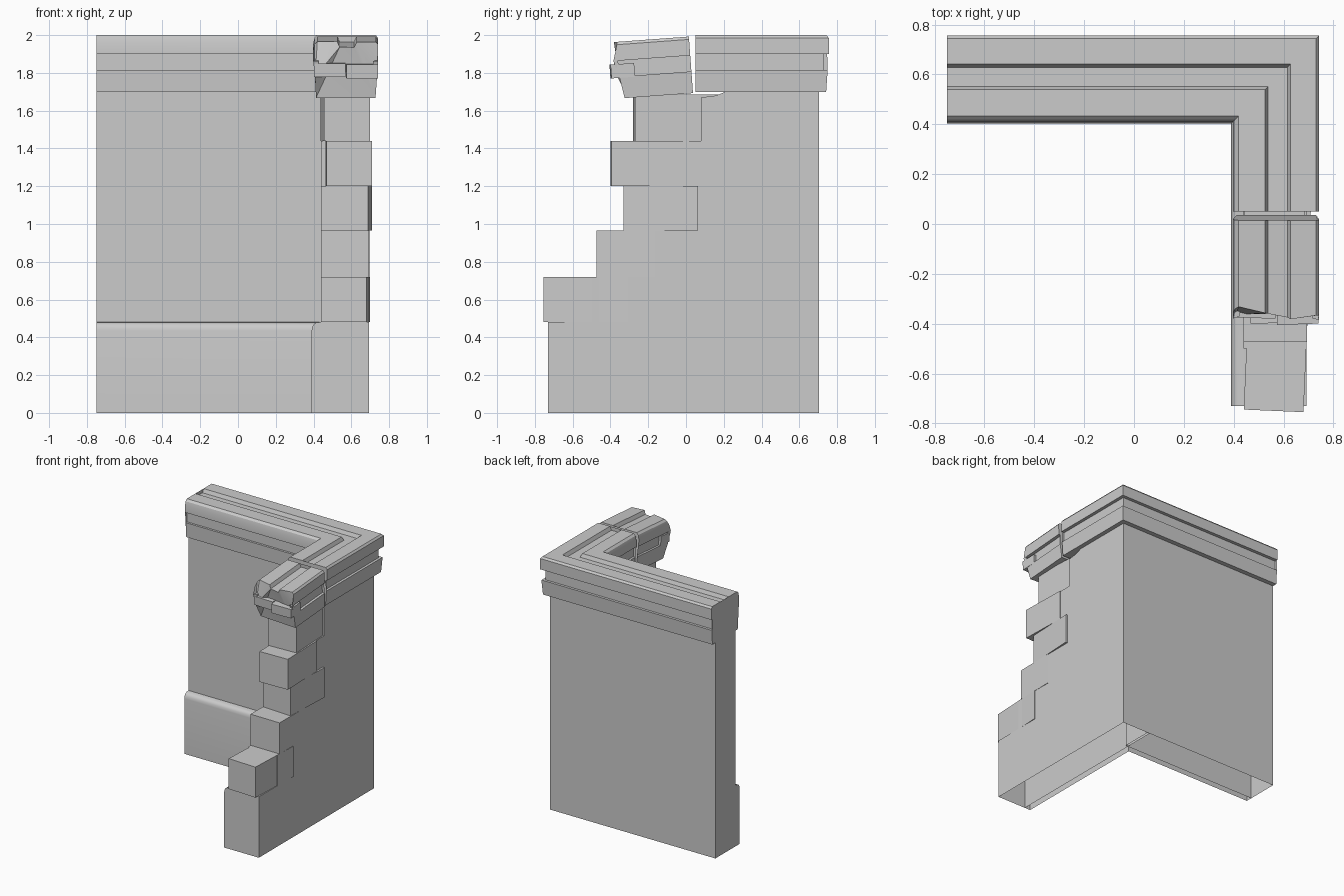
import bpy, bmesh, math

if "Cube" in bpy.data.objects:
    bpy.data.objects.remove(bpy.data.objects["Cube"])

LEFT, SHIFT = -0.75, 0.014      # left end of back wing, y offset of back wing


def finish(name, bm, smooth=False):
    bmesh.ops.recalc_face_normals(bm, faces=bm.faces)
    me = bpy.data.meshes.new(name)
    bm.to_mesh(me)
    bm.free()
    ob = bpy.data.objects.new(name, me)
    bpy.context.collection.objects.link(ob)
    if smooth:
        bpy.ops.object.select_all(action='DESELECT')
        ob.select_set(True)
        bpy.context.view_layer.objects.active = ob
        bpy.ops.object.shade_smooth_by_angle(angle=math.radians(28))
    return ob


def loft(name, rings, skip=(), smooth=False):
    """Skin equal-length closed rings, cap both ends, leave out skipped strips."""
    bm = bmesh.new()
    vs = [[bm.verts.new(p) for p in r] for r in rings]
    n = len(rings[0])
    for a, b in zip(vs, vs[1:]):
        for i in range(n):
            if i not in skip:
                j = (i + 1) % n
                bm.faces.new((a[i], a[j], b[j], b[i]))
    caps = [bm.faces.new(vs[0]), bm.faces.new(vs[-1])]
    bmesh.ops.triangulate(bm, faces=caps)
    return finish(name, bm, smooth)


def corner_sweep(name, prof, y_end, skip=()):
    """Run a profile along the back wing, mitre the corner, then forward."""
    return loft(name, [
        [(LEFT, c + SHIFT, z) for c, z in prof],
        [(c, c + SHIFT, z) for c, z in prof],
        [(c, y_end, z) for c, z in prof]], skip, True)


def block(name, x, y, z, rot=(0, 0, 0)):
    bm = bmesh.new()
    bmesh.ops.create_cube(bm, size=1)
    size = (x[1] - x[0], y[1] - y[0], z[1] - z[0])
    bmesh.ops.scale(bm, vec=size, verts=bm.verts)
    ob = finish(name, bm)
    ob.location = (sum(x) / 2, sum(y) / 2, sum(z) / 2)
    ob.rotation_euler = [math.radians(a) for a in rot]
    return ob


# back wing wall, open underneath
wall = [(0.44 + SHIFT, 0), (0.44 + SHIFT, 1.72), (0.705, 1.72), (0.705, 0)]
loft("back_wall", [[(x, y, z) for y, z in wall] for x in (LEFT, 0.46)], skip=(3,))

# right wing wall with stepped broken edge, open underneath
steps = [(0.705, 0), (0.705, 1.72), (0.26, 1.72), (0.23, 1.705), (0.16, 1.68),
         (0.08, 1.67), (0.08, 1.44), (-0.1, 1.44), (-0.1, 1.2), (0.0, 1.2),
         (0.0, 0.965), (-0.24, 0.965), (-0.24, 0.72), (-0.5, 0.72),
         (-0.5, 0.48), (-0.73, 0.48), (-0.73, 0)]
loft("right_wall", [[(x, y, z) for y, z in steps] for x in (0.44, 0.693)],
     skip=(len(steps) - 1,))

# rounded plinth on the inner side
corner_sweep("plinth", [(0.44, 0), (0.39, 0), (0.39, 0.435), (0.393, 0.455),
                        (0.402, 0.47), (0.415, 0.478), (0.44, 0.481)],
             -0.73, skip=(0, 6))

# exposed stones: y range, z range, x range, twist
stones = [((-0.75, -0.305), (0.48, 0.72), (0.45, 0.69), -2.5),
          ((-0.472, -0.16), (0.72, 0.965), (0.44, 0.695), -0.5),
          ((-0.325, 0.07), (0.965, 1.2), (0.45, 0.70), -3),
          ((-0.397, -0.02), (1.2, 1.44), (0.463, 0.705), 1.5),
          ((-0.275, 0.168), (1.44, 1.685), (0.446, 0.688), 2.5)]
for i, (y, z, x, a) in enumerate(stones):
    block(f"broken_stone_{i + 1}", x, y, z, (0, 0, a))

# moulded coping with a groove along the top
coping = [(0.413, 1.70), (0.408, 1.815), (0.425, 1.815), (0.425, 1.90),
          (0.398, 1.90), (0.398, 1.955), (0.405, 1.985), (0.42, 2.0),
          (0.526, 2.0), (0.538, 1.972), (0.615, 1.972), (0.628, 2.0),
          (0.73, 2.0), (0.742, 1.985), (0.742, 1.90), (0.716, 1.90),
          (0.716, 1.815), (0.736, 1.815), (0.728, 1.70)]
corner_sweep("coping", coping, 0.05)

# loose coping piece, tipped forward with a ragged front
front = [-0.31, -0.36, -0.355, -0.36, -0.37, -0.345, -0.325, -0.315, -0.34,
         -0.345, -0.36, -0.365, -0.35, -0.35, -0.375, -0.37, -0.355, -0.35, -0.33]
piece = loft("loose_coping", [
    [(c, 0, z - 1.7) for c, z in coping],
    [(c, f - 0.033, z - 1.7) for (c, z), f in zip(coping, front)]], smooth=True)
piece.location = (0, 0.037, 1.693)
piece.rotation_euler.x = math.radians(4.2)
block("loose_fragment_left", (0.405, 0.57), (-0.375, -0.27), (1.782, 1.853), (4, 0, -2))
block("loose_fragment_right", (0.572, 0.738), (-0.4, -0.275), (1.775, 1.848), (4, 0, 2))
